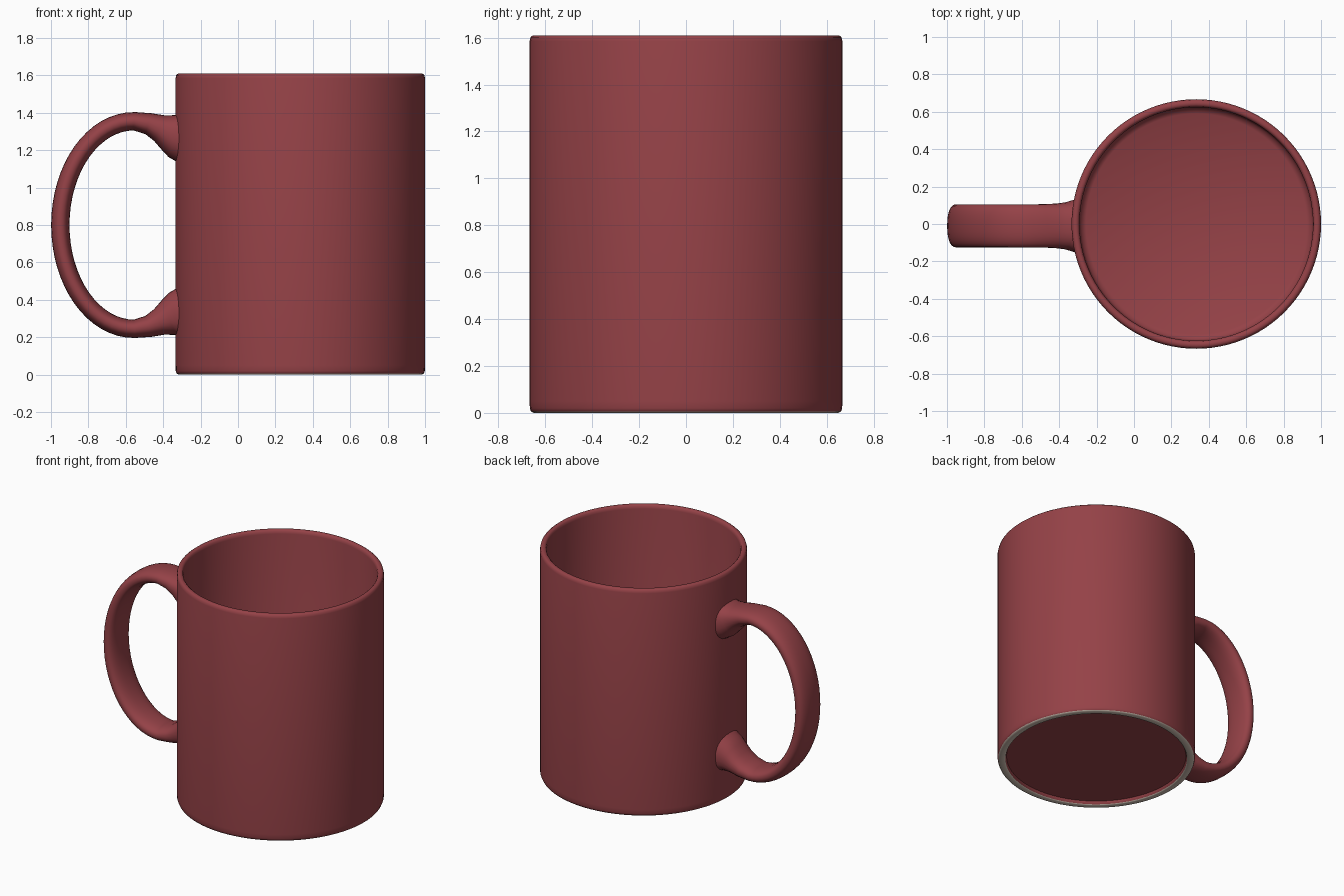
import bpy, bmesh, math
from mathutils import Vector

cube = bpy.data.objects.get("Cube")
if cube:
    bpy.data.objects.remove(cube, do_unlink=True)

MUG_X = 0.333
SIDES = 96


def material(name, rgb):
    mat = bpy.data.materials.new(name)
    mat.use_nodes = True
    mat.diffuse_color = (*rgb, 1)
    mat.node_tree.nodes["Principled BSDF"].inputs["Base Color"].default_value = (*rgb, 1)
    return mat


red = material("dark red glaze", (0.30, 0.054, 0.063))
clay = material("bare clay", (0.62, 0.52, 0.44))


def finish(bm, name, mats, angle):
    bmesh.ops.recalc_face_normals(bm, faces=bm.faces)
    mesh = bpy.data.meshes.new(name)
    bm.to_mesh(mesh)
    bm.free()
    for m in mats:
        mesh.materials.append(m)
    obj = bpy.data.objects.new(name, mesh)
    bpy.context.collection.objects.link(obj)
    bpy.ops.object.select_all(action='DESELECT')
    obj.select_set(True)
    bpy.context.view_layer.objects.active = obj
    bpy.ops.object.shade_smooth_by_angle(angle=math.radians(angle))
    return obj


def bridge(bm, rings):
    for a, b in zip(rings, rings[1:]):
        n = len(a)
        for i in range(n):
            j = (i + 1) % n
            bm.faces.new((a[i], a[j], b[j], b[i]))


# Mug body: lathed wall, rounded rim, inner floor and recessed underside
profile = [
    (0.605, 0.025), (0.612, 0.004), (0.622, 0.0), (0.65, 0.0), (0.661, 0.006),
    (0.666, 0.02), (0.667, 0.05), (0.667, 1.585), (0.663, 1.602), (0.653, 1.61),
    (0.637, 1.61), (0.628, 1.602), (0.624, 1.585), (0.624, 0.10),
    (0.615, 0.075), (0.59, 0.06),
]
bm = bmesh.new()
rings = []
for r, z in profile:
    rings.append([bm.verts.new((MUG_X + r * math.cos(2 * math.pi * i / SIDES),
                                r * math.sin(2 * math.pi * i / SIDES), z))
                  for i in range(SIDES)])
bridge(bm, rings)
bm.faces.new(rings[0])
bm.faces.new(rings[-1])
# Unglazed foot ring
for f in bm.faces:
    c = f.calc_center_median()
    radius = math.hypot(c.x - MUG_X, c.y)
    if c.z < 0.012 and radius > 0.606:
        f.material_index = 1
finish(bm, "mug_body", [red, clay], 50)

# Handle: flattened loop sweep with flared roots, symmetric about mid height
MID_Z = 0.80
root = [  # x, height above middle, half thickness, half width
    (-0.305, 0.475, 0.150, 0.145), (-0.335, 0.483, 0.125, 0.135),
    (-0.37, 0.495, 0.100, 0.125), (-0.42, 0.518, 0.074, 0.119),
    (-0.48, 0.542, 0.058, 0.116),
]
path = list(root)
ARC = 32
for i in range(ARC + 1):
    t = math.pi / 2 + math.pi * i / ARC
    path.append((-0.555 + 0.395 * math.cos(t), 0.555 * math.sin(t), 0.049, 0.115))
path += [(x, -h, th, w) for x, h, th, w in reversed(root)]


def power(v, e):
    return math.copysign(abs(v) ** e, v)


bm = bmesh.new()
rings = []
for k, (x, h, thick, wide) in enumerate(path):
    a, b = path[max(k - 1, 0)], path[min(k + 1, len(path) - 1)]
    tangent = Vector((b[0] - a[0], 0, b[1] - a[1])).normalized()
    if k in (0, len(path) - 1):
        tangent = Vector((-1 if k == 0 else 1, 0, 0))
    normal = Vector((-tangent.z, 0, tangent.x))
    ring = []
    for i in range(28):
        t = 2 * math.pi * i / 28
        p = Vector((x, -0.01, MID_Z + h)) + normal * thick * power(math.sin(t), 0.85)
        p.y += wide * power(math.cos(t), 0.85)
        ring.append(bm.verts.new(p))
    rings.append(ring)
bridge(bm, rings)
bm.faces.new(rings[0])
bm.faces.new(rings[-1])
finish(bm, "handle", [red], 60)
